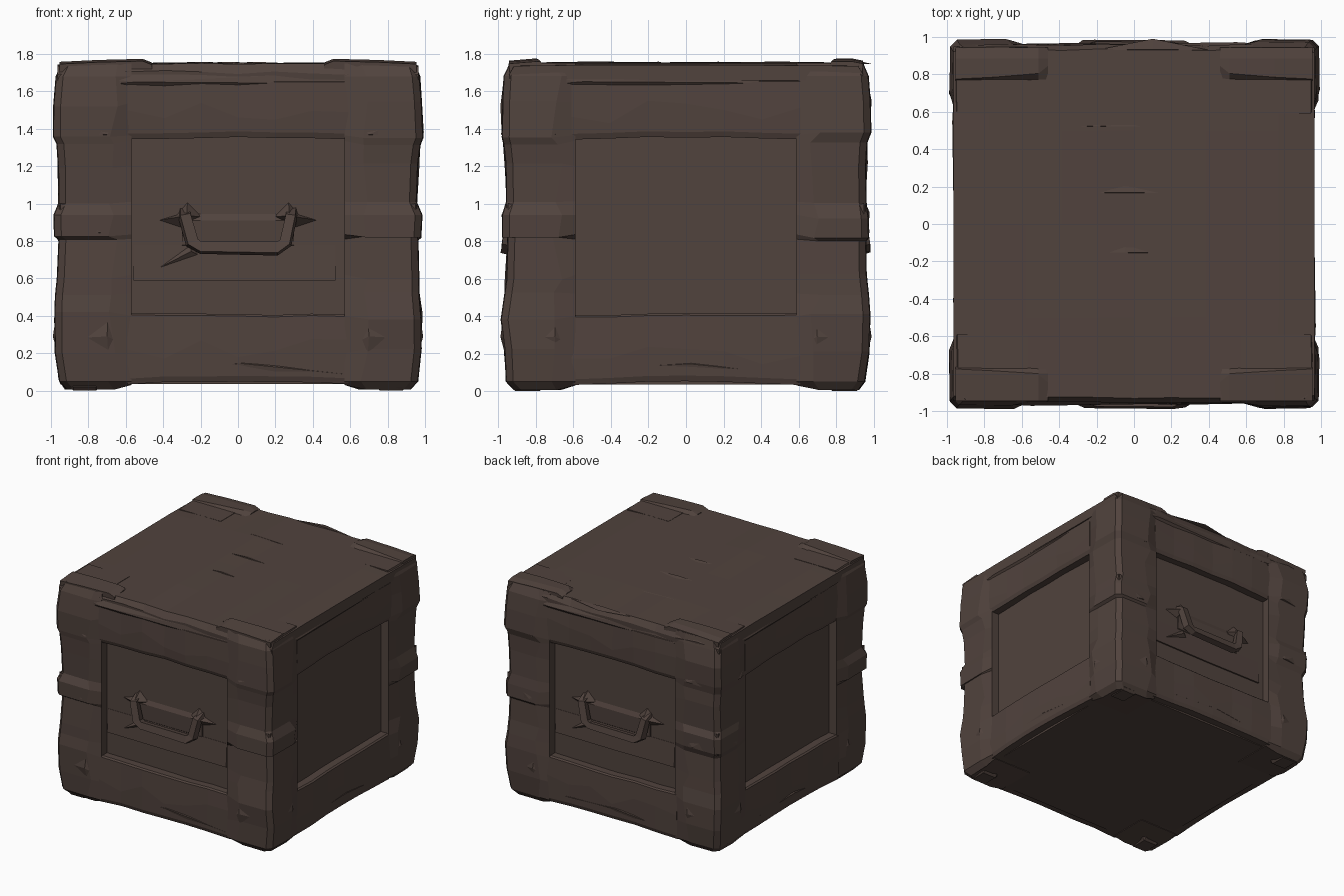
import bpy, bmesh, math, random
from mathutils import Matrix, Vector

if "Cube" in bpy.data.objects:
    bpy.data.objects.remove(bpy.data.objects["Cube"])

random.seed(4)
wood = bpy.data.materials.new("dark_brown_wood")
wood.diffuse_color = (0.082, 0.056, 0.047, 1)
wood.use_nodes = True
wood.node_tree.nodes["Principled BSDF"].inputs["Base Color"].default_value = wood.diffuse_color


def jit(a):
    return random.uniform(-a, a)


def finish(name, bm, mat=Matrix()):
    bm.transform(mat)
    bmesh.ops.recalc_face_normals(bm, faces=bm.faces)
    me = bpy.data.meshes.new(name)
    bm.to_mesh(me)
    bm.free()
    me.materials.append(wood)
    ob = bpy.data.objects.new(name, me)
    bpy.context.collection.objects.link(ob)
    return ob


def loft(name, loops, mat=Matrix()):
    """Skin a run of equal-length cross-sections and cap both ends."""
    bm = bmesh.new()
    rows = [[bm.verts.new(p) for p in loop] for loop in loops]
    n = len(rows[0])
    for a, b in zip(rows, rows[1:]):
        for i in range(n):
            bm.faces.new((a[i], a[(i + 1) % n], b[(i + 1) % n], b[i]))
    bm.faces.new(rows[0])
    bm.faces.new(rows[-1])
    return finish(name, bm, mat)


def box(name, lo, hi, mat=Matrix(), bevel=0.0):
    bm = bmesh.new()
    bmesh.ops.create_cube(bm, size=1)
    lo, hi = Vector(lo), Vector(hi)
    for v in bm.verts:
        v.co = Vector([(lo[i] + hi[i]) / 2 + v.co[i] * (hi[i] - lo[i]) for i in range(3)])
    if bevel:
        bmesh.ops.bevel(bm, geom=bm.edges[:], offset=bevel, segments=1, affect='EDGES')
    return finish(name, bm, mat)


def chip(name, corners, peak, mat=Matrix()):
    """Splinter: a shallow pyramid with an off-centre peak."""
    bm = bmesh.new()
    base = [bm.verts.new(c) for c in corners]
    top = bm.verts.new(peak)
    bm.faces.new(base)
    for i in range(len(base)):
        bm.faces.new((base[i], base[(i + 1) % len(base)], top))
    return finish(name, bm, mat)


def turn(deg):
    return Matrix.Rotation(math.radians(deg), 4, 'Z')


# Core whose faces show as the recessed panels
box("inner_panels", (-0.885, -0.885, 0.035), (0.885, 0.885, 1.70))

# Corner posts: worn outline along the height (z, reach)
worn = [(0.005, .92), (0.05, .962), (0.2, .977), (0.40, .987), (0.52, .975), (0.62, .965),
        (0.81, .960), (0.835, .98), (0.94, .982), (1.01, .962), (1.2, .968), (1.335, .973),
        (1.365, .988), (1.54, .988), (1.68, .972), (1.75, .945)]
for sx in (-1, 1):
    for sy in (-1, 1):
        loops = []
        for z, r in worn:
            ox, oy = r + jit(.006), r - 0.003 + jit(.006)
            low = 0.03 if z < 0.04 else z
            zj = z + (jit(.025) if 0.1 < z < 1.6 else 0)
            edge = min(r, .955)
            pts = [(.57, .59, low), (.57, edge, low), (.67 + jit(.03), oy, zj),
                   (ox - .04, oy - .004, zj), (ox - .004, oy - .04, zj),
                   (ox, .69 + jit(.03), zj), (edge, .59, low)]
            loops.append([(x * sx, y * sy, h) for x, y, h in pts])
        loft("corner_post", loops)

# Rails above and below each panel, with wavy inner edges
for k in range(4):
    half = .57 if k % 2 == 0 else .59
    for name, z0, z1 in (("bottom_rail", .035, .41), ("top_rail", 1.34, 1.66)):
        loops = []
        for i in range(7):
            t = i / 3 - 1
            x = t * (half + .02)
            arch = .014 * (1 - t * t)
            a = z0 + arch + jit(.004)
            b = z1 + (jit(.006) if z1 < 1 else 0)
            f = .957 + jit(.005)
            m = a + (b - a) * (.45 + jit(.2))
            loops.append([(x, -.75, a), (x, -f + .012, a), (x, -f, a + .03),
                          (x, -f - .005, m), (x, -f, b - .01), (x, -f + .012, b), (x, -.75, b)])
        loft(name, loops, turn(90 * k))

# Lid slab with worn front and back edges
loops = []
for i in range(11):
    x = -.965 + .193 * i
    inset = .012 if i in (0, 10) else 0
    fy, by = .952 - inset + jit(.006), .952 - inset + jit(.006)
    top = 1.752 - inset + jit(.003)
    loops.append([(x, -fy, 1.655), (x, -fy - .004, 1.70 + jit(.012)), (x, -fy + .022, top - .004),
                  (x, -.5, top + jit(.003)), (x, 0, top + jit(.003)), (x, .5, top + jit(.003)),
                  (x, by - .022, top - .004), (x, by + .004, 1.70 + jit(.012)), (x, by, 1.655)])
loft("lid", loops)

# Raised worn braces on the lid corners and feet below
for sx in (-1, 1):
    for sy in (-1, 1):
        d = .885 if sy > 0 else .80
        loops = [[(x * sx, y * sy, z) for x, y, z in
                  ((x, .765, 1.74), (x, .775 + w, h), (x, d, h), (x, .945, h - .012), (x, .94, 1.70))]
                 for x, w, h in ((.46, .07, 1.754), (.51, .03, 1.774), (.75, .01, 1.768), (.955, 0, 1.758))]
        loft("lid_brace", loops)
        lo = (min(.74 * sx, .9 * sx), min(.76 * sy, .93 * sy), 0)
        hi = (max(.74 * sx, .9 * sx), max(.76 * sy, .93 * sy), .08)
        box("foot", lo, hi, bevel=.02)

# Splinters on the top boards
for x, y, length in ((-.05, -.155, .22), (-.05, .165, .35), (.1, .93, .3), (-.2, .52, .4)):
    chip("lid_splinter", [(x - length, y, 1.745), (x + length, y, 1.745), (x, y + .06, 1.745)],
         (x, y + .003, 1.758))

# Splinters and dents on the posts of every side
for k in range(4):
    for s in (-1, 1):
        m = turn(90 * k)
        chip("cross_grain_splinter", [(.585 * s, -.95, 1.36), (.93 * s, -.96, 1.35),
             (.93 * s, -.96, 1.47), (.60 * s, -.95, 1.45)], (.70 * s, -.987, 1.37), m)
        chip("cross_grain_splinter", [(.59 * s, -.95, .84), (.95 * s, -.955, .82),
             (.95 * s, -.955, 1.0), (.62 * s, -.95, .96)], (.74 * s, -.98, .845), m)
        chip("upright_splinter", [(.62 * s, -.95, .25), (.69 * s, -.95, .14),
             (.88 * s, -.96, .28), (.69 * s, -.95, .54)], (.70 * s, -.99, .29), m)
    # Long sliver along each upper and lower rail
    chip("rail_sliver", [(-.9, -.95, 1.62), (.9, -.95, 1.64), (.3, -.95, 1.69), (-.9, -.95, 1.69)],
         (-.55, -.972, 1.65), turn(90 * k))
    chip("rail_sliver", [(-.7, -.95, .11), (.75, -.95, .07), (.05, -.95, .16)],
         (.02, -.965, .145), turn(90 * k))

# Drawer fronts with bail handles, front and back
for deg in (0, 180):
    m = turn(deg)
    # Upper board overlapping the lower one at a seam
    loft("drawer_board", [[(x, -.87, .59 + dz), (x, -.897, .59 + dz), (x, -.887, .78), (x, -.87, .78)]
                          for x, dz in ((-.56, 0), (0, -.004), (.52, 0))], m)
    chip("drawer_splinter", [(-.55, -.88, .59), (-.2, -.88, .72), (-.25, -.88, .79)],
         (-.25, -.91, .745), m)
    # Sloped backing behind the grip
    loft("handle_backing", [[(x, -.87, .76), (x, -.892, .78), (x, -.9, .91), (x, -.87, .95 + w)]
                            for x, w in ((-.3, -.03), (-.2, .03), (.2, .03), (.3, -.03))], m)
    # Grip bent from a square bar
    path = [(-.29, -.87, .95), (-.285, -.935, .93), (-.245, -.95, .79), (-.2, -.955, .765),
            (.21, -.955, .76), (.255, -.95, .79), (.285, -.935, .93), (.29, -.87, .95)]
    loops = []
    for i, p in enumerate(path):
        p = Vector(p)
        t = (Vector(path[min(i + 1, 7)]) - Vector(path[max(i - 1, 0)])).normalized()
        up = Vector((0, 0, 1)) if i in (0, 7) else Vector((0, -1, 0))
        u = t.cross(up).normalized()
        w = t.cross(u)
        r = .034 + jit(.004)
        loops.append([p + (u * a + w * b) * r for a, b in ((1, .55), (.5, 1), (-.7, .9), (-1, -.6), (.6, -.9))])
    loft("handle_grip", loops, m)
    # Pointed mounts at both ends
    for s in (-1, 1):
        chip("handle_mount", [(.19 * s, -.88, .93), (.27 * s, -.88, 1.01), (.33 * s, -.88, .94),
             (.43 * s, -.88, .91), (.31 * s, -.88, .87)], (.275 * s, -.955, .935), m)
